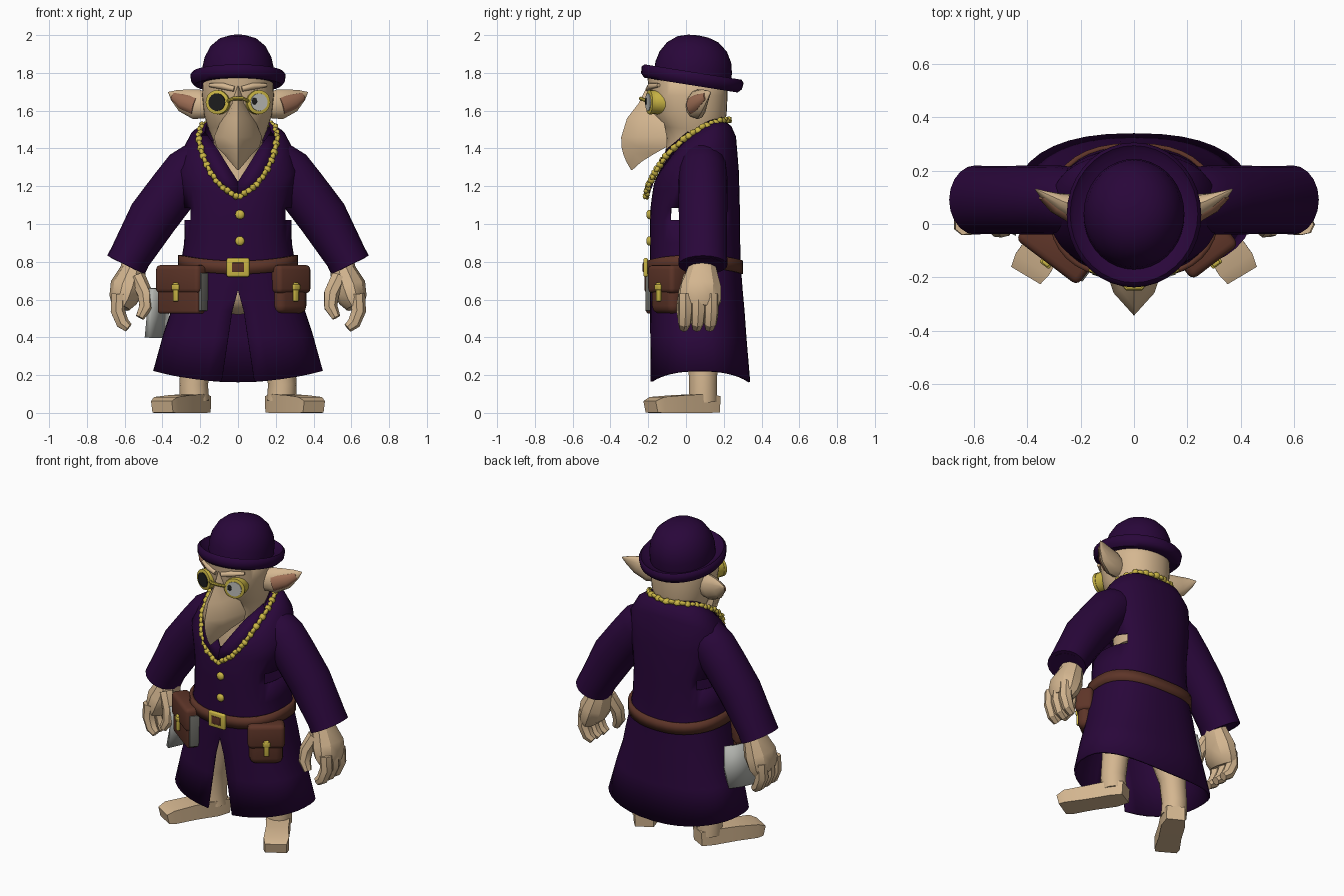
import bpy, bmesh, math
from mathutils import Vector, Matrix

if "Cube" in bpy.data.objects:
    bpy.data.objects.remove(bpy.data.objects["Cube"])


def material(name, r, g, b):
    m = bpy.data.materials.new(name)
    m.use_nodes = True
    m.diffuse_color = (r, g, b, 1)
    node = next(n for n in m.node_tree.nodes if n.type == 'BSDF_PRINCIPLED')
    node.inputs["Base Color"].default_value = (r, g, b, 1)
    node.inputs["Roughness"].default_value = 0.8
    return m


skin = material("tan skin", .66, .47, .28)
purple = material("dark purple cloth", .022, .002, .042)
leather = material("brown leather", .11, .035, .021)
gold = material("gold", .6, .47, .06)
pink = material("inner ear", .34, .155, .09)
black = material("black lens", .012, .012, .012)
white = material("eye grey", .5, .5, .47)
rag_grey = material("pale cloth", .45, .46, .43)
paper = material("paper grey", .17, .17, .15)


def finish(name, bm, mat, angle=40, thickness=0):
    bmesh.ops.remove_doubles(bm, verts=bm.verts, dist=.0003)
    bmesh.ops.recalc_face_normals(bm, faces=bm.faces)
    me = bpy.data.meshes.new(name)
    bm.to_mesh(me)
    bm.free()
    me.materials.append(mat)
    me.shade_smooth()
    me.set_sharp_from_angle(angle=math.radians(angle))
    ob = bpy.data.objects.new(name, me)
    bpy.context.collection.objects.link(ob)
    if thickness:
        mod = ob.modifiers.new("thickness", 'SOLIDIFY')
        mod.thickness = thickness
    return ob


def loft(name, rows, mat, caps=True, angle=40, thickness=0, drop=None):
    """Skin a list of point rows; drop(centre) removes faces."""
    bm = bmesh.new()
    grid = [[bm.verts.new(p) for p in row] for row in rows]
    for a, b in zip(grid, grid[1:]):
        for i in range(len(a) - 1):
            bm.faces.new((a[i], a[i + 1], b[i + 1], b[i]))
    if caps:
        bm.faces.new(grid[0][:-1])
        bm.faces.new(grid[-1][:-1])
    if drop:
        holes = [f for f in bm.faces if drop(f.calc_center_median())]
        bmesh.ops.delete(bm, geom=holes, context='FACES')
    return finish(name, bm, mat, angle, thickness)


def oval(z, rx, front, back, tilt=0, lift=0, gap=0, power=2.4, n=36):
    """Rounded ring starting at the front; gap opens it there, in degrees."""
    cy, ry, pts = (front + back) / 2, (back - front) / 2, []
    soft = lambda v: math.copysign(abs(v) ** (2 / power), v) if abs(v) > 1e-6 else 0
    for i in range(n + 1):
        a = math.radians(gap + (360 - 2 * gap) * i / n)
        x, y = soft(math.sin(a)), -ry * soft(math.cos(a))
        pts.append(Vector((rx * x, cy + y, z + tilt * y + lift * x * x)))
    return pts


def tube(name, path, mat, s=1, n=12, ref=(0, 1, 0), angle=40, turn=0):
    """Tube through (x, y, z, radius across, radius along ref), mirrored by s."""
    pts = [Vector((s * p[0], p[1], p[2])) for p in path]
    rows = []
    for i, p in enumerate(pts):
        t = (pts[min(i + 1, len(pts) - 1)] - pts[max(i - 1, 0)]).normalized()
        side = t.cross(Vector(ref)).normalized()
        up = side.cross(t)
        rx, ry = path[i][3], path[i][-1]
        rows.append([p + side * rx * math.cos(a) + up * ry * math.sin(a)
                     for a in (turn + math.tau * k / n for k in range(n + 1))])
    return loft(name, rows, mat, angle=angle)


def box(name, size, loc, mat, frame=Matrix(), bevel=.01):
    bm = bmesh.new()
    bmesh.ops.create_cube(bm, size=1, matrix=Matrix.Diagonal((*size, 1)))
    bmesh.ops.bevel(bm, geom=bm.edges[:], offset=bevel, segments=3, affect='EDGES', profile=.5)
    bm.transform(frame @ Matrix.Translation(loc))
    return finish(name, bm, mat)


def ball(name, loc, size, mat):
    bm = bmesh.new()
    bmesh.ops.create_uvsphere(bm, u_segments=16, v_segments=10, radius=1,
                              matrix=Matrix.Translation(loc) @ Matrix.Diagonal((*size, 1)))
    return finish(name, bm, mat, 60)


# Coat shell with front slit, neckline and torn holes under the arms
coat = [(.163, .45, -.19, .34, 0, .06, 8), (.4, .395, -.19, .32, 0, .02, 5),
        (.54, .355, -.19, .31, 0, 0, 3), (.65, .335, -.19, .3), (.78, .305, -.19, .29),
        (.9, .285, -.19, .287), (1.02, .282, -.19, .285), (1.085, .285, -.188, .285),
        (1.22, .305, -.178, .28, .25), (1.33, .315, -.172, .265, .6),
        (1.365, .26, -.17, .24, .75, .06), (1.385, .18, -.165, .2, .88, .09)]
loft("coat", [oval(*r) for r in coat], purple, caps=False, thickness=.012,
     drop=lambda c: 1.03 < c.z < 1.08 and -.07 < c.y < .22 and abs(c.x) > .2)
ball("hips", (0, .05, .64), (.17, .15, .12), skin)

# Belt and buckle
loft("belt", [oval(z, .318, -.207, .303, 0, .03) for z in (.735, .805)], leather,
     caps=False, thickness=.02)
box("buckle_frame", (.12, .025, .1), (0, -.213, .77), gold)
box("buckle_centre", (.065, .01, .05), (0, -.224, .77), leather, bevel=.003)

# Coat buttons
for i, z in enumerate((.91, 1.05)):
    ball(f"button_{i + 1}", (.01, -.195, z), (.025, .015, .025), gold)

# Head and neck
head = [(1.15, .11, -.13, .12), (1.3, .12, -.12, .15), (1.44, .13, -.1, .17, -.1),
        (1.5, .155, -.13, .195, -.1), (1.58, .18, -.175, .215), (1.68, .19, -.195, .22),
        (1.76, .185, -.205, .22, -.12), (1.79, .14, -.12, .18, -.12)]
loft("head", [oval(*r, power=2.2) for r in head], skin, angle=60)

# Hooked beak: height, ridge y, half width, rear y
beak = [(1.73, -.205, .025, -.12), (1.64, -.25, .045, -.12), (1.56, -.312, .085, -.12),
        (1.46, -.343, .128, -.1), (1.41, -.342, .115, -.1), (1.37, -.332, .075, -.17),
        (1.33, -.316, .042, -.235), (1.285, -.29, .004, -.285)]
rows = []
for z, ridge, w, rear in beak:
    mid = ridge + (rear - ridge) * .35
    half = [(0, ridge), (w * .6, mid), (w, rear)]
    ring = half + [(-x, y) for x, y in reversed(half)]
    rows.append([Vector((x, y, z)) for x, y in ring])
loft("beak", rows, skin, angle=30)

# Round hat with rolled brim, tipped backward
hat_frame = Matrix.Translation((0, .03, 1.76)) @ Matrix.Rotation(math.radians(-9), 4, 'X')
hat = [(.17, -.02), (.25, -.025), (.27, -.005), (.274, .03), (.26, .045), (.245, .03),
       (.205, .015), (.205, .07), (.192, .125), (.16, .18), (.11, .22), (.055, .237), (.003, .241)]
loft("hat", [[hat_frame @ p for p in oval(z, r * .92, -r, r, power=2)] for r, z in hat],
     purple, angle=50)

# Bridge of the spectacles
tube("spectacle_bridge", [(-.055, -.205, 1.65, .01), (-.025, -.24, 1.665, .01),
                          (.025, -.24, 1.665, .01), (.055, -.205, 1.65, .01)], gold,
     ref=(0, 0, 1), n=8)

for s, side in ((1, "left"), (-1, "right")):
    # Sleeve with turned-in cuff
    tube(side + "_sleeve", [(.08, .09, 1.37, .08, .09), (.2, .09, 1.32, .125, .12),
                            (.265, .09, 1.27, .136, .128), (.34, .09, 1.18, .132, .13),
                            (.45, .09, 1.035, .132, .128), (.57, .09, .83, .11, .128),
                            (.593, .09, .783, .111, .13), (.594, .09, .782, .09, .108),
                            (.575, .09, .82, .085, .1)],
         purple, s, n=20)

    # Hand with three curled fingers and a thumb
    tube(side + "_palm", [(.55, .085, .85, .055, .065), (.555, .085, .76, .068, .08),
                          (.587, .08, .67, .09, .11), (.608, .075, .6, .076, .115),
                          (.622, .07, .56, .05, .1)], skin, s, n=10, angle=30)
    for i, y in enumerate((-.002, .066, .134)):
        tube(f"{side}_finger_{i + 1}", [(.633, y, .63, .04), (.638, y, .54, .04),
                                       (.612, y - .005, .475, .036), (.58, y - .01, .45, .026)],
             skin, s, n=7, angle=30)
    tube(side + "_thumb", [(.535, .03, .72, .045), (.493, 0, .63, .042),
                           (.49, -.015, .56, .037), (.52, -.025, .505, .024)], skin, s, n=7,
         angle=30)

    # Leg and splayed foot
    tube(side + "_leg", [(.09, .07, .74, .12), (.15, .08, .55, .11), (.22, .09, .3, .08),
                         (.235, .09, .15, .076), (.23, .09, .06, .078)], skin, s, n=14)
    tube(side + "_foot", [(.192, .155, .045, .078, .062), (.23, .085, .05, .1, .07),
                          (.31, -.04, .047, .095, .066), (.38, -.15, .042, .105, .06),
                          (.402, -.187, .032, .09, .044)],
         skin, s, n=4, ref=(0, 0, 1), angle=25, turn=math.pi / 4)

    # Pointed ear with coloured hollow
    ear = [(.16, .045, 1.625, .065, .05), (.22, .06, 1.633, .08, .052),
           (.29, .085, 1.655, .062, .032), (.34, .112, 1.682, .03, .014),
           (.368, .13, 1.697, .003, .003)]
    tube(side + "_ear", ear, skin, s)
    tube(side + "_ear_hollow", [(x + .006, y - .024 * min(1, w * 15), z - .005, w * .66, t * .7)
                                for x, y, z, w, t in ear[1:-1]], pink, s)

    # Spectacle cup, rim and lens, turned outward; t is depth along the lens axis
    axis = lambda *steps: [(.108 + .3 * t, -.188 - .95 * t, 1.645, r) for t, r in steps]
    tube(side + "_spectacle_cup", axis((-.12, .075), (-.05, .066), (0, .06)), gold, s, n=20,
         ref=(0, 0, 1))
    tube(side + "_spectacle_rim", axis((-.01, .05), (-.009, .064), (.008, .064), (.012, .048)),
         gold, s, n=20, ref=(0, 0, 1))
    tube(side + "_lens", axis((.008, .047), (.016, .046)),
         white if s > 0 else black, s, n=20, ref=(0, 0, 1))
    tube(side + "_brow", [(.02, -.2, 1.715, .014), (.08, -.187, 1.73, .018),
                          (.15, -.145, 1.735, .01)], skin, s, n=8, angle=60)

    # Lapel
    inner = [(0, -.185, 1.225), (.055, -.155, 1.31), (.11, -.1, 1.4), (.175, .01, 1.49)]
    outer = [(0, -.212, 1.15), (.11, -.195, 1.24), (.17, -.13, 1.34), (.215, -.02, 1.44)]
    loft(side + "_lapel", [[(s * x, y, z) for x, y, z in row] for row in (inner, outer)],
         purple, caps=False, thickness=.015)

    # Belt pouch with flap and clasp
    x, w, soft = (.272, .2, .042) if s > 0 else (-.295, .27, .015)
    pouch = Matrix.Translation((x, -.1, .65)) @ Matrix.Rotation(s * math.radians(37), 4, 'Z')
    box(side + "_pouch", (w, .09, .25), (0, 0, 0), leather, pouch, soft)
    box(side + "_pouch_flap", (w + .02, .11, .15), (0, 0, .058), leather, pouch, .025)
    box(side + "_pouch_clasp", (.03, .02, .1), (0, -.057, -.01), gold, pouch, .006)
    box(side + "_pouch_stud", (.045, .02, .03), (0, -.06, .015), gold, pouch, .006)
    if s < 0:
        box("book_pages", (.02, .065, .2), (w / 2 + .006, 0, -.01), paper, pouch, .004)

# Pupil of the uncovered eye
ball("pupil", (.086, -.212, 1.65), (.016, .005, .018), black)

# Crumpled rag beside the right pouch
rag = [[(-.47 + .045 * i - .012 * j, -.03 + .08 * i + .02 * ((i + j) % 2), z)
        for i in range(3)] for j, z in enumerate((.66, .53, .4))]
loft("rag", rag, rag_grey, caps=False, thickness=.03, angle=60)

# Gold chain: links spaced along a smooth closed loop
half = [(0, -.213, 1.14), (.09, -.2, 1.2), (.15, -.16, 1.28), (.19, -.1, 1.37),
        (.21, .0, 1.46), (.195, .1, 1.52), (.13, .19, 1.55), (0, .23, 1.55)]
loop = [Vector(p) for p in half + [(-x, y, z) for x, y, z in half[-2:0:-1]]]
count = 4
bm = bmesh.new()
for i, p in enumerate(loop):
    q = loop[(i + 1) % len(loop)]
    turn = (q - p).to_track_quat('X', 'Z').to_matrix().to_4x4()
    for k in range(count):
        roll = Matrix.Rotation(math.radians(35 + 90 * (k % 2)), 4, 'X')
        shape = Matrix.Diagonal(((q - p).length / count * .8, .023, .014, 1))
        bmesh.ops.create_icosphere(bm, subdivisions=1, radius=1, matrix=Matrix.Translation(
            p.lerp(q, (k + .5) / count)) @ turn @ roll @ shape)
finish("chain", bm, gold, 50)
